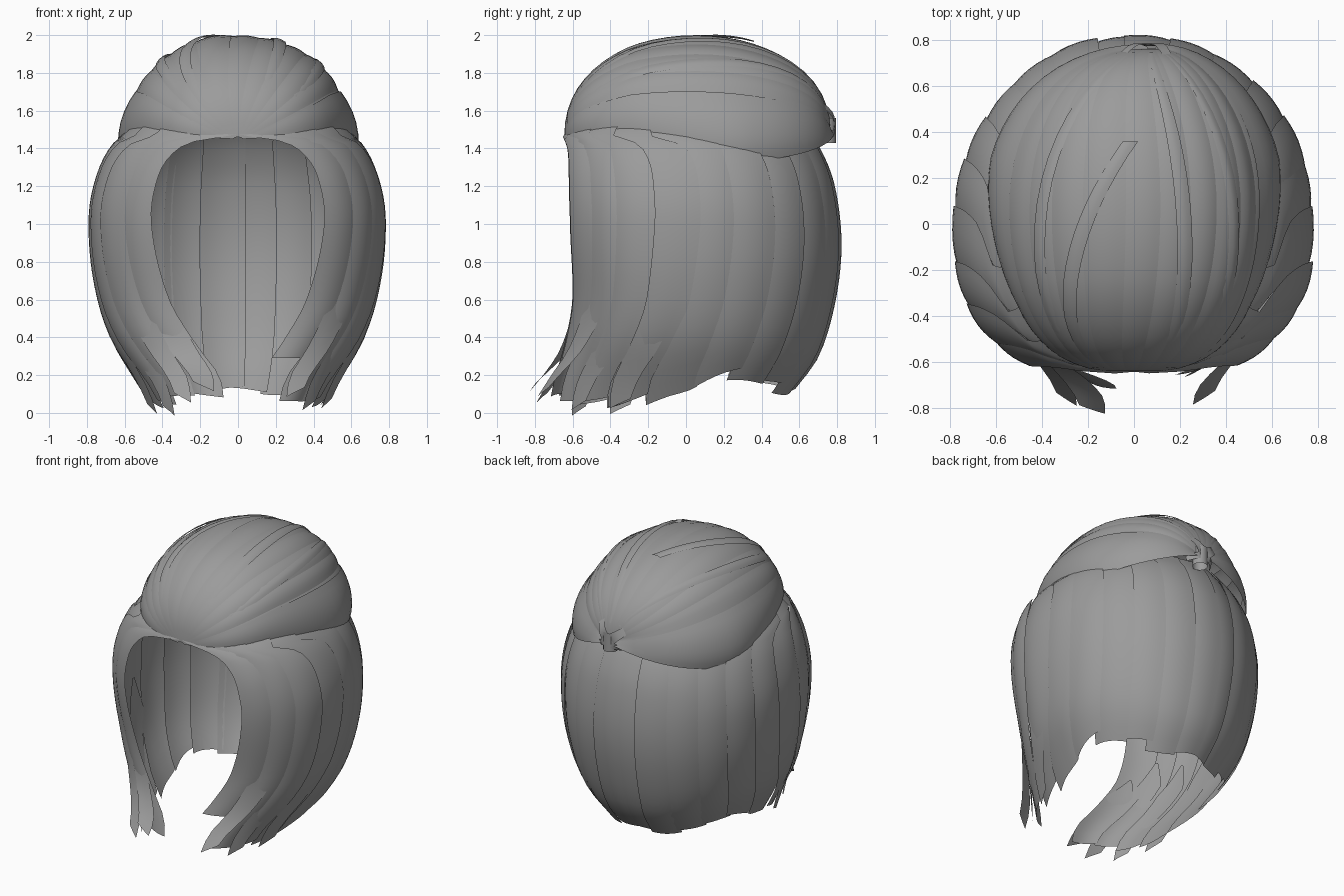
import bpy, random
from math import sin, cos, pi, radians, acos
from mathutils import Vector

if "Cube" in bpy.data.objects:
    bpy.data.objects.remove(bpy.data.objects["Cube"])

random.seed(4)
grey = bpy.data.materials.new("hair_grey")
grey.diffuse_color = (.33, .33, .33, 1)
grey.use_nodes = True
grey.node_tree.nodes["Principled BSDF"].inputs["Base Color"].default_value = grey.diffuse_color


def curve(pts, x):
    """Smooth interpolation through (x, value) pairs."""
    if x <= pts[0][0]:
        return pts[0][1]
    if x >= pts[-1][0]:
        return pts[-1][1]

    def slope(i):
        a, b = pts[max(i - 1, 0)], pts[min(i + 1, len(pts) - 1)]
        return (b[1] - a[1]) / (b[0] - a[0])
    for i in range(len(pts) - 1):
        (x0, y0), (x1, y1) = pts[i], pts[i + 1]
        if x <= x1:
            h = x1 - x0
            t = (x - x0) / h
            return ((2*t**3 - 3*t*t + 1) * y0 + (t**3 - 2*t*t + t) * h * slope(i)
                    + (3*t*t - 2*t**3) * y1 + (t**3 - t*t) * h * slope(i + 1))


def sheet(name, f, nu, nv):
    """Smooth-shaded grid surface from f(u, v), u across and v along the lock."""
    verts = [f(i / nu, j / nv) for j in range(nv + 1) for i in range(nu + 1)]
    w = nu + 1
    faces = [(j*w + i, j*w + i + 1, (j+1)*w + i + 1, (j+1)*w + i)
             for j in range(nv) for i in range(nu)]
    me = bpy.data.meshes.new(name)
    me.from_pydata(verts, [], faces)
    me.polygons.foreach_set("use_smooth", [True] * len(faces))
    me.materials.append(grey)
    ob = bpy.data.objects.new(name, me)
    bpy.context.collection.objects.link(ob)
    return ob


# Profiles of the long hair by height
SIDE = [(0, .43), (.12, .50), (.4, .665), (.7, .75), (1, .775), (1.2, .75), (1.4, .67), (1.55, .53)]
BACK = [(.05, .5), (.12, .56), (.3, .69), (.6, .78), (.9, .81), (1.2, .775), (1.4, .7), (1.55, .6)]
FRONT = [(.05, .73), (.15, .71), (.35, .67), (.6, .66), (1, .71), (1.25, .71), (1.42, .675), (1.48, .645), (1.55, .59)]
OPEN = [(.1, .06), (.2, .09), (.35, .21), (.6, .365), (1, .46), (1.25, .425), (1.38, .34), (1.44, .22), (1.47, 0.01)]
HEM = [(0, .15), (.15, .1), (.33, .05), (.48, .13), (.6, .2), (.75, .16), (.88, .12), (1, .13)]
TOP = [(0, 1.475), (.12, 1.51), (.3, 1.54), (.5, 1.53), (1, 1.54)]


def shell(s, z, off):
    """Point on the long-hair shell: s = 0 at the face edge, 1 at the back centre."""
    rx, yb, yf = curve(SIDE, z), curve(BACK, z), curve(FRONT, z)
    a0 = -acos(min(1, max(0, curve(OPEN, z)) / rx) ** 1.2)
    a = a0 + (pi / 2 - a0) * s
    c, sn = cos(a), sin(a)
    n = 2 / 2.4 if sn < 0 else 2 / 2.05
    x = rx * (abs(c) ** (2 / 2.4 if sn < 0 else 2 / 2.05)) * (1 if c >= 0 else -1)
    y = abs(sn) ** n * (yb if sn > 0 else -yf)
    d = Vector((x, y, 0)).normalized()
    return Vector((x, y, z)) + d * off


# Long locks round the sides and back, each side shuffled separately
N = 10
for side, label in ((1, "right"), (-1, "left")):
    for k in range(N):
        s0, s1 = k / N, (k + 1.25) / N
        if k == N - 1:
            s1 = 1.02
        lift = random.uniform(-.006, .008)
        drop = random.uniform(-.03, .03)
        if k == 0 and side == 1:
            drop = .17
        skew = random.uniform(.02, .06) * (1 if k < 6 else .4)

        def lock(u, v):
            s = s0 + (s1 - s0) * u
            end = max(.0, v - .75) / .25
            mid = (s0 + s1) / 2
            s = s + (mid - s) * .15 * end ** 2 if k < 5 else s
            zt = curve(TOP, s)
            zb = curve(HEM, s) + drop + skew * (u - .7)
            z = zt + (zb - zt) * v ** 1.4
            arch = .008 * sin(pi * u) * min(1, v * 3)
            p = shell(s, z, lift * min(1, v * 4) + arch - .004 + (.012 * u if k else 0))
            p.x *= side
            return p
        sheet(f"{label}_long_lock_{k+1}", lock, 6, 26)

# Wispy tips at the front hem
for side, label in ((1, "right"), (-1, "left")):
    for k, (s, zt, zb) in enumerate([(.05, .6, .14), (.13, .75, .08), (.24, .7, .01), (.36, .8, .02)]):
        def wisp(u, v):
            z = zt + (zb + (.03 if side == 1 else 0) - zt) * v
            w = .1 * (1 - .5 * v ** 2) * min(1, .1 + 3 * v)
            out = .11 if k < 2 else .04
            p = shell(max(0, s + w * (u - .5)), z + .05 * (u - .5) * v, -.012 + .02 * v + out * v ** 3)
            p.x *= side
            return p
        if side == -1 or k > 0:
            sheet(f"{label}_front_wisp_{k+1}", wisp, 3, 10)


def crown(phi, t, off=0):
    """Combed-back crown: t runs brow to knot, phi is degrees from the top."""
    a = pi * t
    st = sin(a)
    low = max(0, (abs(phi) - 65) / 45) * max(0, min(1, (t - .3) / .3))
    wide = (.57 + off) * st ** (.7 if t < .5 else .9) * (1 + .17 * low)
    high = (.5 + off) * st ** (.85 if t < .5 else .92)
    f = radians(phi)
    c = cos(f)
    c = c ** .92 if c > 0 else c
    x = .08 * t ** 6 + wide * (1 if f >= 0 else -1) * abs(sin(f)) ** .95
    y = .06 - .705 * cos(a) + .02 * low
    z = 1.45 + .05 * min(1, 3 * t) + high * c - .01 * t
    return Vector((x, y, z))


# Crown locks combed from the brow to the knot
M = 12
for k in range(M):
    p0, p1 = -90 + 180 * k / M, -90 + 180 * (k + 1.2) / M
    p1 = min(p1, 90)
    lift = random.uniform(-.006, .004)

    def comb(u, v):
        t = .003 + .99 * v
        phi = p0 + (p1 - p0) * u + 9 * sin(pi * t) * cos(radians(p0 + (p1 - p0) * u))
        return crown(phi, t, lift + .009 * sin(pi * u))
    sheet(f"crown_lock_{k+1}", comb, 5, 28)

# Broad swept bands along the lower edge of the crown
for side, label in ((1, "right"), (-1, "left")):
    def band(u, v):
        t = .003 + .99 * v
        bottom = 86 + 24 * min(1, max(0, (t - .08) / .45))
        top = 66 + 4 * v
        return crown(side * (top + (bottom - top) * u), t, .01 + .012 * sin(pi * u))
    sheet(f"{label}_swept_band", band, 7, 30)

# Raised loose strands on the crown
for k, (pa, pb, ta, tb, w, h) in enumerate([(-38, -2, .08, .64, 9, .018), (24, 8, .12, .93, 8, .012),
                                           (-50, -20, .1, .93, 8, .012), (52, 30, .1, .94, 8, .012)]):
    def strand(u, v):
        t = ta + (tb - ta) * v
        phi = pa + (pb - pa) * v ** 2 + w * (u - .5) * (1 - .3 * v)
        return crown(phi, t, -.008 + (h + .008) * min(1, 3 * v) + .006 * sin(pi * u))
    sheet(f"loose_strand_{k+1}", strand, 3, 18)


# Knot at the back: wrapped band and stubby ends
def wrap(u, v):
    a = 2 * pi * v
    return Vector((.07 + .05 * cos(a), .745 + .05 * sin(a), 1.43 + .13 * u))


sheet("knot_wrap", wrap, 3, 14)
for k, (dx, dz) in enumerate([(-.13, .1), (.08, .13), (-.1, -.05), (.1, -.04)]):
    def stub(u, v):
        w = .07 * (u - .5) * (1 - .4 * v)
        return Vector((.07 + dx * v - w * dz * 7, .775 + .02 * sin(pi * v) - .05 * v * v,
                       1.50 + dz * v + w * dx * 7))
    sheet(f"knot_end_{k+1}", stub, 2, 5)
